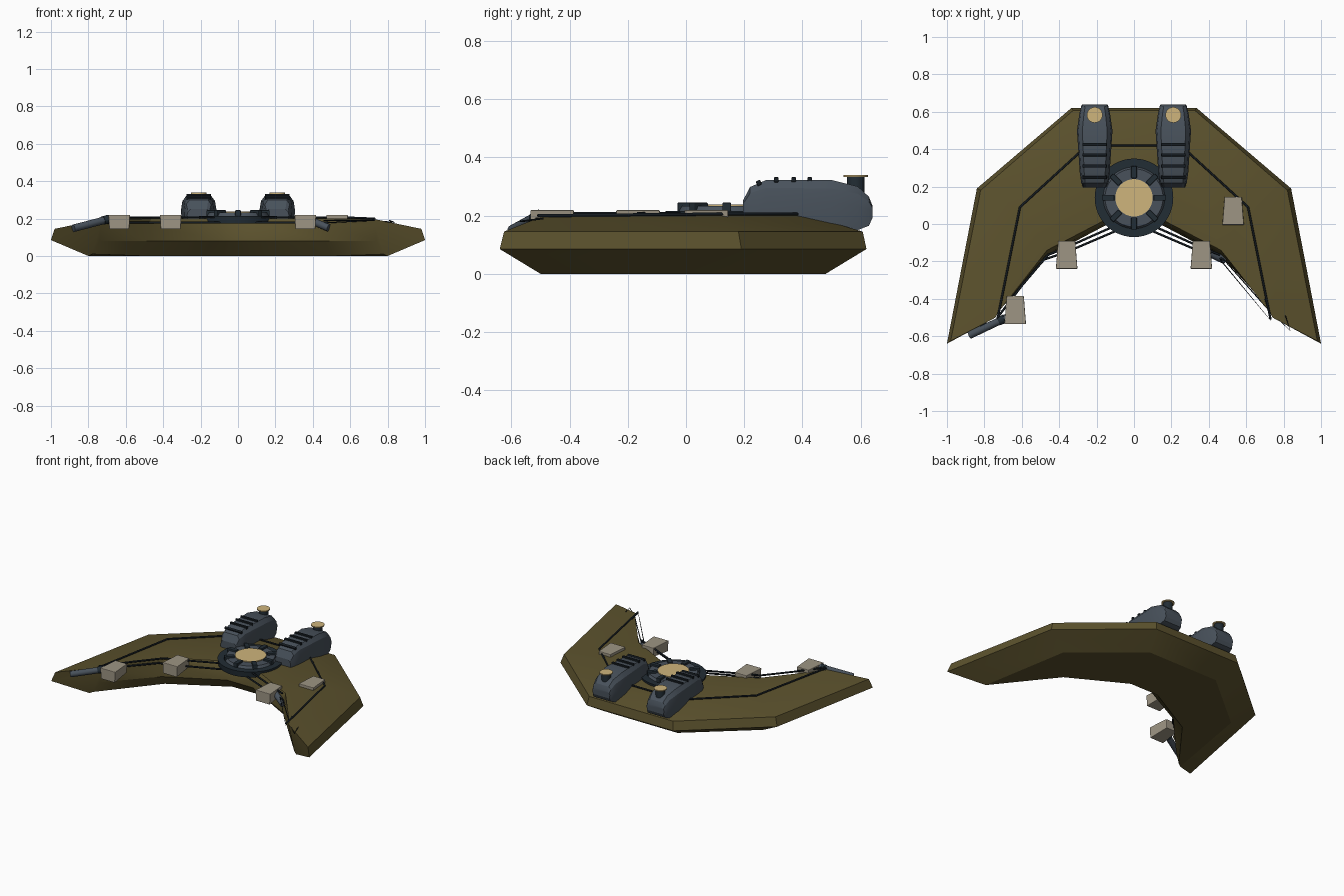
import bpy, bmesh, math
from mathutils import Vector, Matrix

if "Cube" in bpy.data.objects:
    bpy.data.objects.remove(bpy.data.objects["Cube"])


def material(name, rgb):
    m = bpy.data.materials.new(name)
    m.diffuse_color = (*rgb, 1)
    m.use_nodes = True
    m.node_tree.nodes["Principled BSDF"].inputs["Base Color"].default_value = m.diffuse_color
    return m


OLIVE = material("olive hull", (0.105, 0.083, 0.026))
SLATE = material("slate metal", (0.065, 0.083, 0.105))
NAVY = material("dark navy", (0.016, 0.026, 0.035))
BLACK = material("black hose", (0.008, 0.012, 0.016))
SAND = material("pale sand", (0.62, 0.46, 0.20))
STONE = material("stone grey", (0.34, 0.30, 0.23))


def finish(name, bm, mat, angle=30, bevel=0):
    bmesh.ops.recalc_face_normals(bm, faces=bm.faces)
    me = bpy.data.meshes.new(name)
    bm.to_mesh(me)
    bm.free()
    me.materials.append(mat)
    ob = bpy.data.objects.new(name, me)
    bpy.context.collection.objects.link(ob)
    if bevel:
        b = ob.modifiers.new("bevel", 'BEVEL')
        b.width, b.segments = bevel, 2
    if angle:
        bpy.ops.object.select_all(action='DESELECT')
        ob.select_set(True)
        bpy.context.view_layer.objects.active = ob
        bpy.ops.object.shade_smooth_by_angle(angle=math.radians(angle))
    return ob


def loft(name, rings, mat, angle=30, bevel=0):
    """Skin equal-length rings of points and cap both ends."""
    bm = bmesh.new()
    vs = [[bm.verts.new(p) for p in r] for r in rings]
    n = len(vs[0])
    for a, b in zip(vs, vs[1:]):
        for i in range(n):
            bm.faces.new((a[i], a[(i + 1) % n], b[(i + 1) % n], b[i]))
    bm.faces.new(vs[0])
    bm.faces.new(vs[-1])
    return finish(name, bm, mat, angle, bevel)


def disc(name, x, y, z0, z1, r0, r1, mat, sides=40):
    def ring(r, z):
        return [(x + r * math.cos(math.tau * i / sides),
                 y + r * math.sin(math.tau * i / sides), z) for i in range(sides)]
    return loft(name, [ring(r0, z0), ring(r1, z1)], mat)


def block(name, centre, size, mat, rot=0, tilt=0, bevel=0):
    bm = bmesh.new()
    bmesh.ops.create_cube(bm, size=1)
    m = (Matrix.Translation(centre) @ Matrix.Rotation(rot, 4, 'Z')
         @ Matrix.Rotation(tilt, 4, 'X') @ Matrix.Diagonal((*size, 1)))
    bm.transform(m)
    return finish(name, bm, mat, 0, bevel)


def tube(name, a, b, r, mat, sides=16):
    a, b = Vector(a), Vector(b)
    d = b - a
    bm = bmesh.new()
    bmesh.ops.create_cone(bm, cap_ends=True, segments=sides, radius1=r, radius2=r, depth=d.length)
    bm.transform(Matrix.Translation((a + b) / 2) @ d.to_track_quat('Z', 'Y').to_matrix().to_4x4())
    return finish(name, bm, mat)


def hose(name, pts, r, mat=BLACK):
    cu = bpy.data.curves.new(name, 'CURVE')
    cu.dimensions = '3D'
    cu.bevel_depth, cu.bevel_resolution = r, 1
    cu.use_fill_caps = True
    sp = cu.splines.new('POLY')
    sp.points.add(len(pts) - 1)
    for q, p in zip(sp.points, pts):
        q.co = (*p, 1)
    cu.materials.append(mat)
    ob = bpy.data.objects.new(name, cu)
    bpy.context.collection.objects.link(ob)


# crescent hull: cross-sections from the middle of the back to the tip, then mirrored
half = [
    [(.27, .48, 0), (.335, .62, .085), (.325, .607, .145), (.25, .42, .2),
     (.10, .05, .2), (.10, .03, .17), (.10, .02, .08), (.11, .10, 0)],
    [(.69, .13, 0), (.84, .19, .085), (.82, .18, .145), (.61, .09, .2),
     (.465, -.14, .2), (.47, -.165, .17), (.47, -.175, .08), (.49, -.11, 0)],
    [(.80, -.50, 0), (1, -.64, .085), (.98, -.625, .145), (.74, -.50, .195),
     (.725, -.47, .195), (.735, -.465, .165), (.74, -.47, .08), (.78, -.49, .01)],
]
mirrored = [[(-x, y, z) for x, y, z in r] for r in reversed(half)]
loft("hull", mirrored + half, OLIVE, 28)

# central turret: base plate, raised ring, sand lens and radial clamps
disc("turret_base", 0, .14, .175, .215, .205, .21, NAVY, 48)
disc("turret_ring", 0, .14, .215, .232, .165, .155, SLATE, 48)
disc("turret_lens", 0, .14, .232, .238, .10, .10, SAND)
for i in range(8):
    a = i * math.tau / 8
    block("turret_clamp", (.137 * math.cos(a), .14 + .137 * math.sin(a), .229),
          (.065, .03, .032), NAVY, a, 0, .004)

# engine pods: y, bottom, top, half width
stations = [(.195, .18, .25, .062), (.22, .17, .298, .072), (.275, .16, .322, .08),
            (.5, .15, .322, .095), (.59, .15, .30, .082), (.628, .165, .265, .073),
            (.64, .19, .235, .068)]
for s in (-1, 1):
    rings = []
    for y, b, t, w in stations:
        k = (t - b) * .28
        sec = [(w * .93, b), (w, t - k * 1.6), (w * .92, t - k * .6), (w * .7, t)]
        sec += [(-x, z) for x, z in reversed(sec)]
        rings.append([(s * .21 + x, y, z) for x, z in sec])
    loft("engine_pod", rings, SLATE, 25)
    # cooling ribs and rear cap
    for y, z, tilt in ((.425, .323, 0), (.37, .323, 0), (.31, .323, 0), (.25, .312, .45)):
        block("pod_rib", (s * .21, y, z), (.13, .016, .018), BLACK, 0, tilt, .003)
    disc("pod_cap_stem", s * .21, .583, .28, .332, .03, .03, NAVY, 24)
    disc("pod_cap", s * .21, .583, .332, .339, .042, .042, SAND, 24)

# tapered equipment boxes
for x, y in ((-.36, -.165), (.36, -.165), (-.635, -.46), (.53, .07)):
    rings = []
    for yy, w, zb in ((y - .075, .058, .143), (y + .075, .046, .155)):
        rings.append([(x - w * .92, yy, zb), (x + w * .92, yy, zb),
                      (x + w, yy, .219), (x - w, yy, .219)])
    loft("equipment_box", rings, STONE, 0, .004)

# barrels
tube("left_barrel", (-.68, -.50, .20), (-.88, -.595, .148), .02, SLATE)
tube("right_barrel", (.37, -.14, .198), (.485, -.195, .15), .02, SLATE)
tube("left_barrel_collar", (-.69, -.505, .198), (-.72, -.519, .19), .023, NAVY)

# hose that follows the upper crease of the hull
crease = [(.73, -.51, .2), (.61, .09, .205), (.25, .42, .205)]
hose("crease_hose", crease + [(-x, y, z) for x, y, z in reversed(crease)], .006)

# twin hoses from the turret along the inner edge
for s in (-1, 1):
    hose("upper_hose", [(s * .08, .0, .207), (s * .36, -.125, .207), (s * .46, -.165, .207)], .006)
    hose("lower_hose", [(s * .08, -.03, .178), (s * .36, -.15, .178), (s * .48, -.19, .178)], .006)
hose("left_outer_hose", [(-.46, -.165, .207), (-.60, -.33, .207), (-.73, -.50, .207)], .006)
hose("left_inner_hose", [(-.48, -.19, .178), (-.66, -.39, .178), (-.82, -.55, .17)], .006)

# thin loose wires on the right wing
hose("right_wire_inner", [(.46, -.19, .19), (.73, -.515, .19), (.70, -.40, .20)], .003)
hose("right_wire_outer", [(.48, -.19, .178), (.72, -.46, .19), (.835, -.57, .18), (.81, -.49, .19)], .003)
